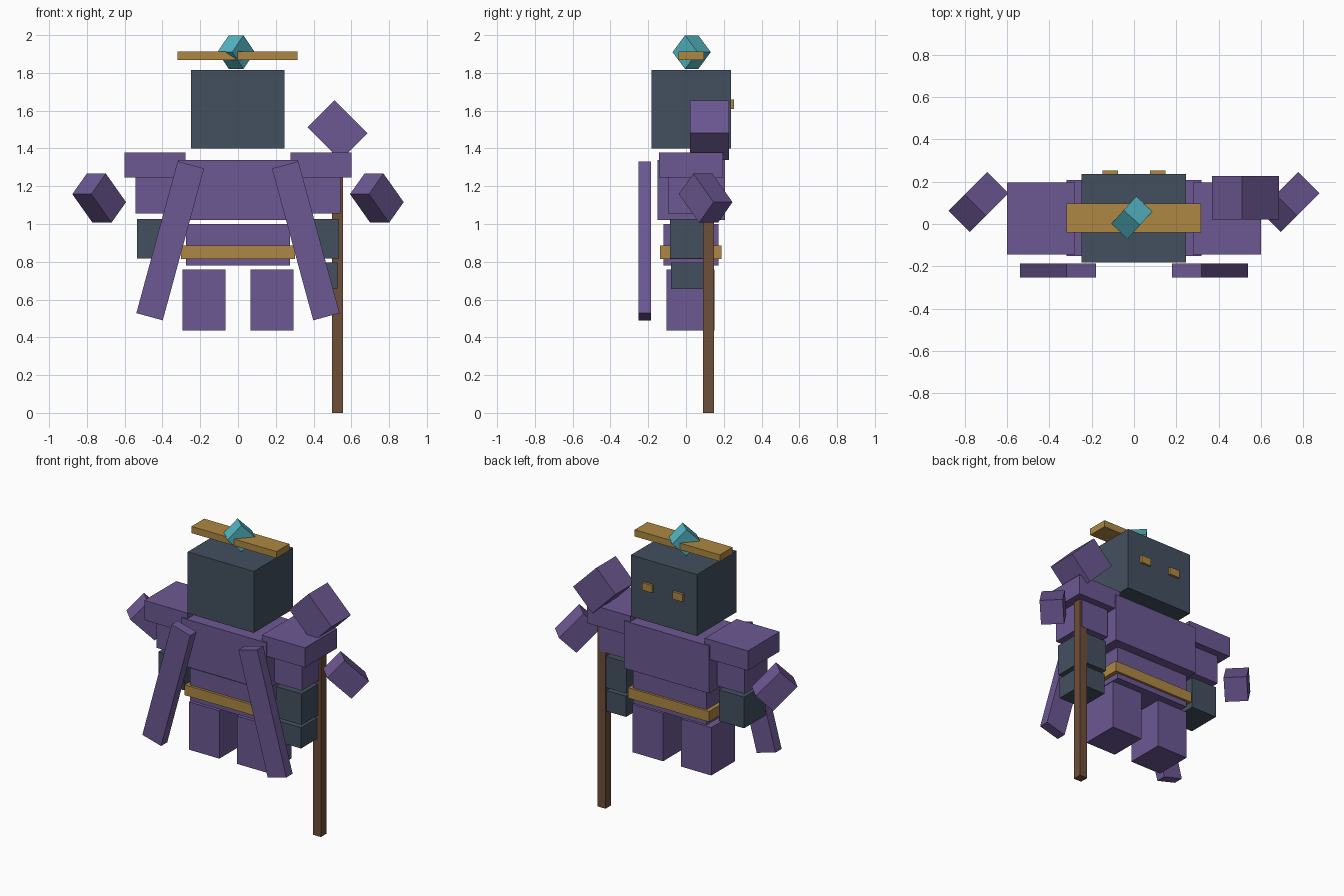
import bpy, bmesh, math
from mathutils import Matrix, Euler, Vector

if "Cube" in bpy.data.objects:
    bpy.data.objects.remove(bpy.data.objects["Cube"])


def material(name, rgb):
    # Convert 0-255 display values to linear
    lin = [((c / 255 + 0.055) / 1.055) ** 2.4 for c in rgb]
    m = bpy.data.materials.new(name)
    m.diffuse_color = (*lin, 1)
    m.use_nodes = True
    m.node_tree.nodes["Principled BSDF"].inputs["Base Color"].default_value = m.diffuse_color
    return m


PURPLE = material("purple_cloth", (108, 88, 147))
SLATE = material("dark_slate", (67, 80, 95))
GOLD = material("gold", (174, 135, 67))
TEAL = material("teal_crystal", (84, 182, 196))
WOOD = material("brown_wood", (110, 78, 56))


def block(name, mat, centre, size, rot=(0, 0, 0)):
    """Box with the given centre, size and rotation in degrees."""
    bm = bmesh.new()
    bmesh.ops.create_cube(bm, size=1, matrix=Matrix.Diagonal((*size, 1)))
    mesh = bpy.data.meshes.new(name)
    bm.to_mesh(mesh)
    bm.free()
    mesh.materials.append(mat)
    ob = bpy.data.objects.new(name, mesh)
    ob.location = centre
    ob.rotation_euler = Euler([math.radians(a) for a in rot])
    bpy.context.collection.objects.link(ob)
    return ob


def span(name, mat, xs, ys, zs):
    """Upright box from its lower and upper limits."""
    lo, hi = (Vector(p) for p in zip(xs, ys, zs))
    return block(name, mat, (lo + hi) / 2, hi - lo)


# Trunk and head
span("head", SLATE, (-0.248, 0.246), (-0.183, 0.237), (1.40, 1.815))
span("chest", PURPLE, (-0.318, 0.318), (-0.152, 0.207), (1.02, 1.34))
span("waist", PURPLE, (-0.275, 0.275), (-0.12, 0.172), (0.78, 1.0))
span("belt", GOLD, (-0.302, 0.302), (-0.137, 0.187), (0.815, 0.885))

# Bar and crystal above the head
span("head_bar", GOLD, (-0.32, 0.316), (-0.04, 0.096), (1.868, 1.913))
block("crystal", TEAL, (-0.01, 0.03, 1.91), (0.126, 0.105, 0.126), (0, 45, 48))

# Parts that repeat on both sides
for side, s in (("left", -1), ("right", 1)):
    def pair(name, mat, x0, x1, ys, zs):
        span(f"{side}_{name}", mat, sorted((s * x0, s * x1)), ys, zs)

    pair("eye", GOLD, 0.076, 0.15, (0.22, 0.253), (1.61, 1.66))
    pair("shoulder_pad", PURPLE, 0.278, 0.60, (-0.143, 0.197), (1.245, 1.378))
    pair("upper_arm", PURPLE, 0.338, 0.543, (-0.095, 0.15), (1.055, 1.26))
    pair("forearm", SLATE, 0.345, 0.534, (-0.085, 0.143), (0.817, 1.027))
    pair("leg", PURPLE, 0.066, 0.294, (-0.104, 0.15), (0.437, 0.76))
    # Slanted cloak strip on the front
    block(f"{side}_cloak_strip", PURPLE, (s * 0.359, -0.219, 0.911),
          (0.145, 0.066, 0.833), (0, -s * 15.2, 0))
    # Floating shard beside the arm, same tilt on both sides
    block(f"{side}_shard", PURPLE, (s * 0.735, 0.104, 1.137),
          (0.214, 0.142, 0.154), (0, 45, 45))

# Hand, staff and the tilted block above the shoulder
span("hand", SLATE, (0.352, 0.527), (-0.08, 0.138), (0.655, 0.795))
span("staff", WOOD, (0.498, 0.556), (0.09, 0.148), (0, 1.40))
block("tilted_block", PURPLE, (0.526, 0.124, 1.496), (0.246, 0.206, 0.202), (0, 45, 0))
